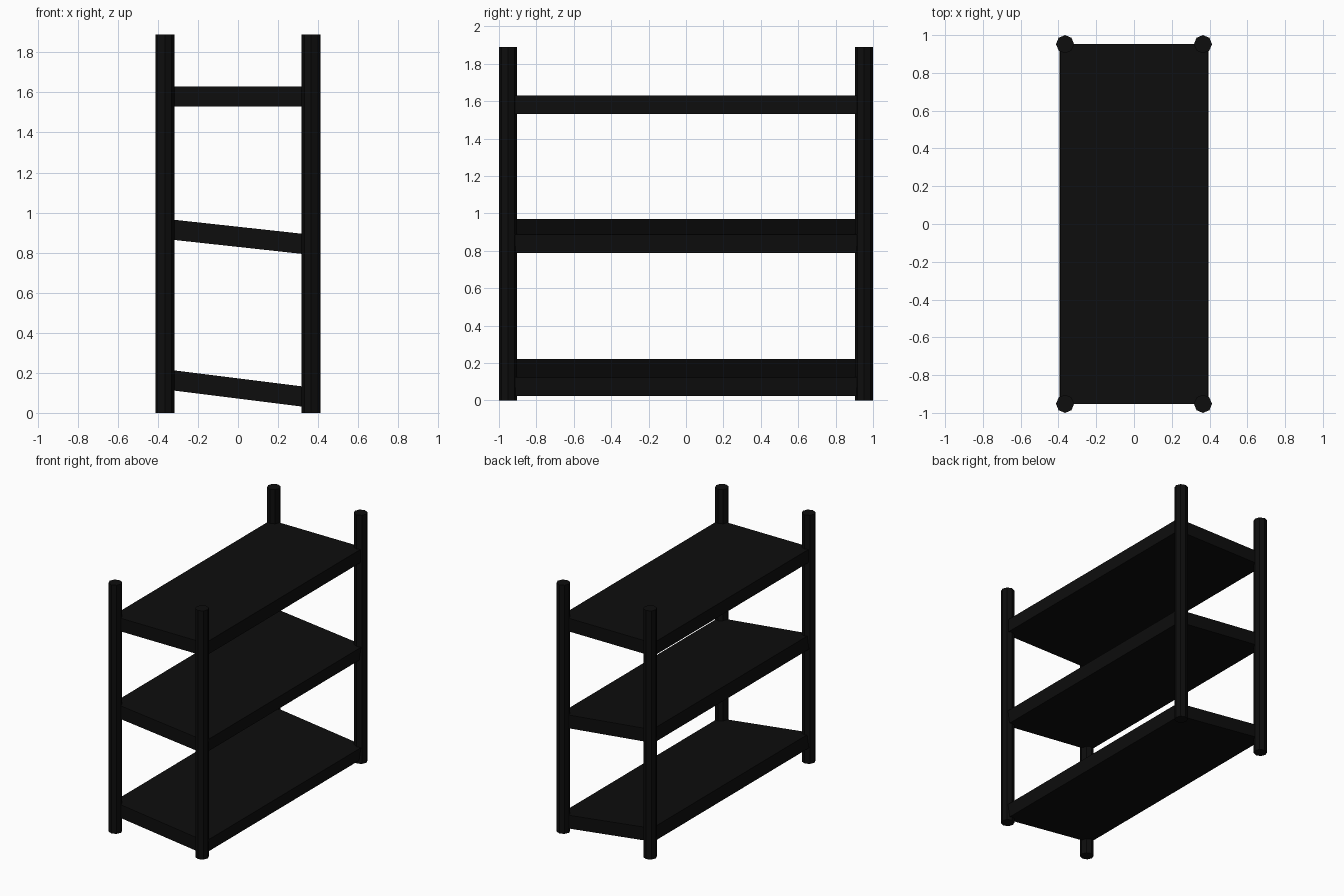
import bpy, math

if "Cube" in bpy.data.objects:
    bpy.data.objects.remove(bpy.data.objects["Cube"])

black = bpy.data.materials.new("black")
black.diffuse_color = (0.004, 0.004, 0.004, 1)
black.use_nodes = True
black.node_tree.nodes["Principled BSDF"].inputs["Base Color"].default_value = black.diffuse_color

# Four eight-sided corner posts
H = 1.89
for sx in (-1, 1):
    for sy in (-1, 1):
        bpy.ops.mesh.primitive_cylinder_add(vertices=8, radius=0.048, depth=H,
                                            location=(sx * 0.365, sy * 0.952, H / 2))
        post = bpy.context.object
        post.name = "corner_post"
        post.data.materials.append(black)

# Three shelves: flat top, two lower ones tilted down to the right
for name, z, slope in (("top_shelf", 1.58, 0.0),
                       ("middle_shelf", 0.879, 0.109),
                       ("bottom_shelf", 0.122, 0.125)):
    bpy.ops.mesh.primitive_cube_add(size=1, location=(0, 0, z),
                                    rotation=(0, math.atan(slope), 0))
    shelf = bpy.context.object
    shelf.name = name
    shelf.scale = (0.78, 1.905, 0.1)
    shelf.data.materials.append(black)
